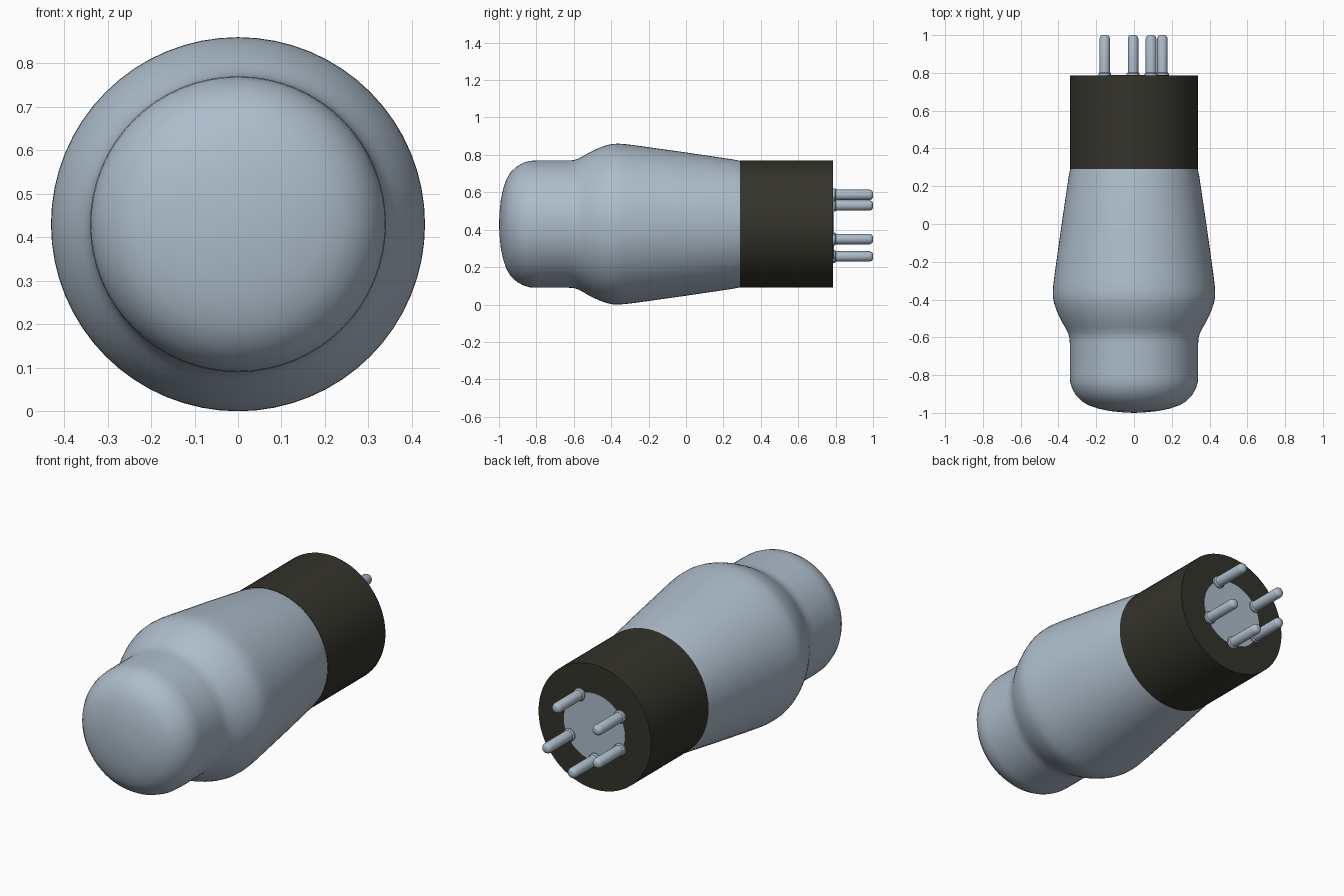
import bpy
import bmesh
import math
from mathutils import Matrix

if "Cube" in bpy.data.objects:
    bpy.data.objects.remove(bpy.data.objects["Cube"], do_unlink=True)

AXIS_Z = 0.43


def make_material(name, rgb):
    mat = bpy.data.materials.new(name)
    mat.use_nodes = True
    color = (*rgb, 1.0)
    mat.diffuse_color = color
    bsdf = next(n for n in mat.node_tree.nodes if n.type == 'BSDF_PRINCIPLED')
    bsdf.inputs["Base Color"].default_value = color
    return mat


def lathe(name, profile, mat, segments, x=0.0, z=0.0):
    """Spin a (y, radius) profile about an axis parallel to y."""
    bm = bmesh.new()
    verts = [bm.verts.new((r, y, 0)) for y, r in profile]
    edges = [bm.edges.new(pair) for pair in zip(verts, verts[1:])]
    bmesh.ops.spin(bm, geom=verts + edges, cent=(0, 0, 0), axis=(0, 1, 0),
                   angle=math.tau, steps=segments, use_merge=True)
    bmesh.ops.remove_doubles(bm, verts=bm.verts, dist=1e-5)
    bmesh.ops.recalc_face_normals(bm, faces=bm.faces)
    bmesh.ops.transform(bm, matrix=Matrix.Translation((x, 0, AXIS_Z + z)), verts=bm.verts)
    mesh = bpy.data.meshes.new(name)
    bm.to_mesh(mesh)
    bm.free()
    mesh.materials.append(mat)
    obj = bpy.data.objects.new(name, mesh)
    bpy.context.collection.objects.link(obj)
    bpy.ops.object.select_all(action='DESELECT')
    obj.select_set(True)
    bpy.context.view_layer.objects.active = obj
    bpy.ops.object.shade_smooth_by_angle(angle=math.radians(35))
    return obj


glass = make_material("pale blue grey", (0.42, 0.51, 0.60))
bakelite = make_material("dark brown black", (0.034, 0.033, 0.024))

# Glass envelope: domed cap, straight neck, shoulder, long taper to the base
lathe("glass_bulb", [
    (-1.0, 0), (-0.997, 0.06), (-0.99, 0.13), (-0.977, 0.19), (-0.96, 0.24),
    (-0.937, 0.278), (-0.905, 0.308), (-0.87, 0.328), (-0.835, 0.338), (-0.80, 0.34),
    (-0.63, 0.34), (-0.60, 0.342), (-0.575, 0.35), (-0.55, 0.363), (-0.52, 0.381),
    (-0.49, 0.396), (-0.455, 0.411), (-0.42, 0.423), (-0.39, 0.429), (-0.36, 0.43),
    (-0.32, 0.427), (-0.27, 0.421), (0.0, 0.383), (0.25, 0.346), (0.275, 0.341),
    (0.29, 0.338), (0.30, 0.32)], glass, 64)

# Cylindrical base
lathe("base", [(0.29, 0), (0.29, 0.34), (0.787, 0.34), (0.787, 0)], bakelite, 64)

# Pale disc in the middle of the base
lathe("base_disc", [(0.785, 0), (0.785, 0.185), (0.79, 0.185), (0.79, 0)], glass, 48)

# Five contact pins with a small collar and rounded tips
pin_profile = [(0.77, 0), (0.77, 0.034), (0.797, 0.034), (0.803, 0.028),
               (0.982, 0.028), (0.994, 0.023), (1.0, 0.014), (1.0, 0)]
pins = [(0.09, 0.156), (0.15, -0.08), (-0.005, -0.173), (-0.155, -0.08), (-0.155, 0.10)]
for i, (px, pz) in enumerate(pins, 1):
    lathe(f"pin_{i}", pin_profile, glass, 20, px, pz)
